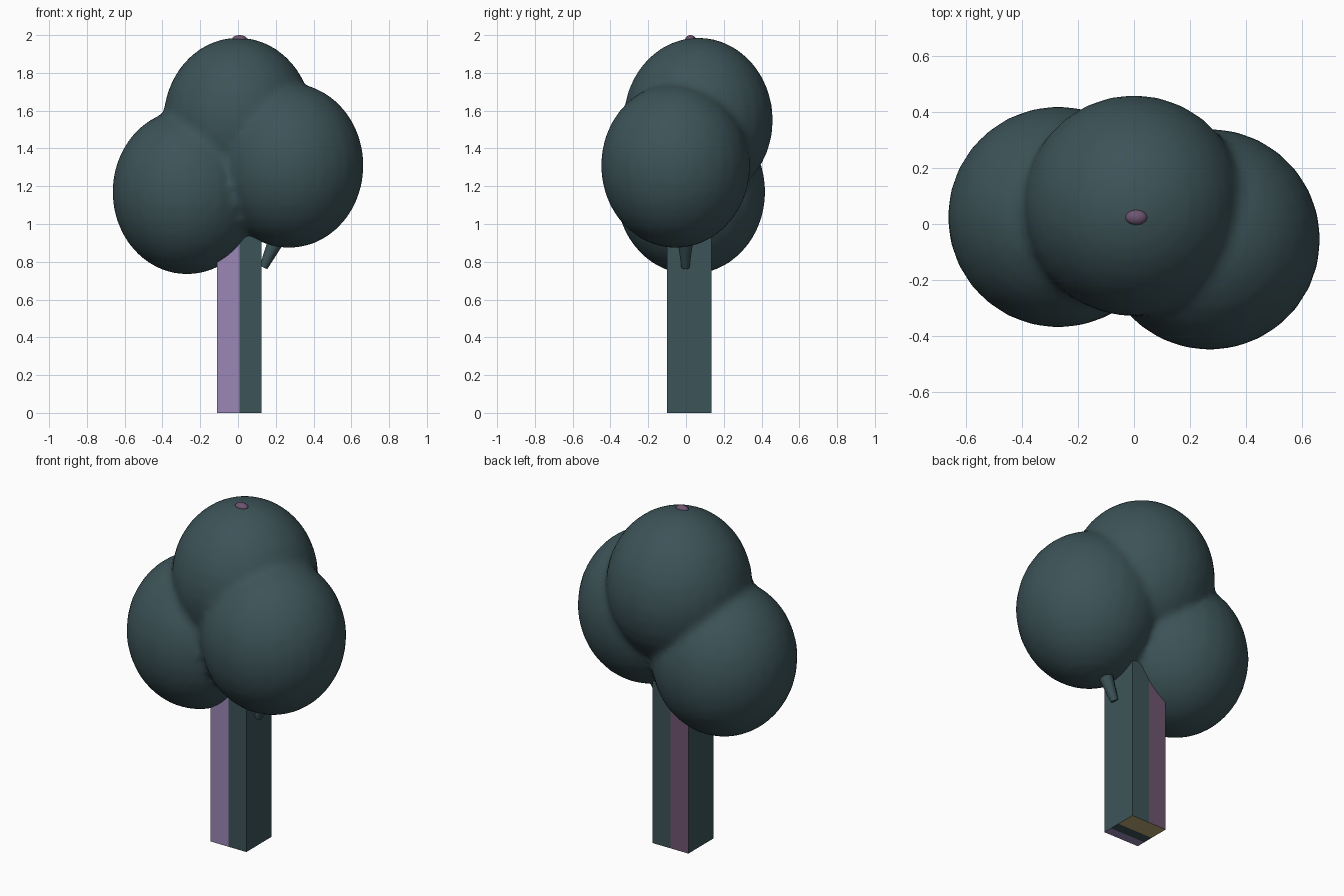
import bpy, bmesh, math
from mathutils import Vector, Matrix

if "Cube" in bpy.data.objects:
    bpy.data.objects.remove(bpy.data.objects["Cube"])


def material(name, rgb):
    m = bpy.data.materials.new(name)
    m.diffuse_color = (*rgb, 1)
    m.use_nodes = True
    m.node_tree.nodes["Principled BSDF"].inputs["Base Color"].default_value = m.diffuse_color
    return m


teal = material("dark teal", (0.046, 0.088, 0.098))
lavender = material("lavender", (0.33, 0.245, 0.47))
mauve = material("dark mauve", (0.155, 0.09, 0.16))
tan = material("tan", (0.50, 0.39, 0.18))


def make_object(name, bm, mats):
    mesh = bpy.data.meshes.new(name)
    bm.to_mesh(mesh)
    bm.free()
    for m in mats:
        mesh.materials.append(m)
    obj = bpy.data.objects.new(name, mesh)
    bpy.context.collection.objects.link(obj)
    return obj


def ellipsoid(bm, centre, radii, segments=28, rings=18):
    mat = Matrix.Translation(centre) @ Matrix.Diagonal((*radii, 1))
    bmesh.ops.create_uvsphere(bm, u_segments=segments, v_segments=rings,
                              radius=1, matrix=mat)


# Foliage: three tall round clumps fused into one soft crown
bm = bmesh.new()
for centre in [(0.0, 0.065, 1.55), (-0.27, 0.025, 1.17), (0.27, -0.055, 1.31)]:
    ellipsoid(bm, centre, (0.396, 0.396, 0.437))
crown = make_object("foliage", bm, [teal])
remesh = crown.modifiers.new("fuse", 'REMESH')
remesh.mode = 'VOXEL'
remesh.voxel_size = 0.025
remesh.use_smooth_shade = True
soften = crown.modifiers.new("soften", 'SMOOTH')
soften.factor = 0.5
soften.iterations = 3

# Trunk: square post, split lengthwise into a purple half and a teal half
bm = bmesh.new()
bmesh.ops.create_cube(bm, size=1, matrix=Matrix.Translation((0.0075, 0.0175, 0.525))
                      @ Matrix.Diagonal((0.235, 0.235, 1.05, 1)))
for point, normal in [((0.008, 0, 0), (1, 0, 0)), ((0, 0.0175, 0), (0, 1, 0)),
                      ((0, -0.045, 0), (0, 1, 0))]:
    bmesh.ops.bisect_plane(bm, geom=bm.verts[:] + bm.edges[:] + bm.faces[:],
                           plane_co=point, plane_no=normal)
bm.normal_update()
for f in bm.faces:
    c, n = f.calc_center_median(), f.normal
    if n.z < -0.5:                        # underside bands
        f.material_index = 3 if c.y > 0.0175 else (0 if c.y > -0.045 else 1)
    elif n.y < -0.5 and c.x < 0.008:      # front left half
        f.material_index = 1
    elif n.y > 0.5 and c.x < 0.008:       # back left half
        f.material_index = 2
make_object("trunk", bm, [teal, lavender, mauve, tan])

# Small twig slanting from the trunk up into the foliage
bm = bmesh.new()
low, high = Vector((0.135, -0.003, 0.77)), Vector((0.21, -0.003, 0.93))
axis = high - low
turn = axis.to_track_quat('Z', 'Y').to_matrix().to_4x4()
bmesh.ops.create_cone(bm, cap_ends=True, segments=10, radius1=0.022, radius2=0.045,
                      depth=axis.length,
                      matrix=Matrix.Translation((low + high) / 2) @ turn)
for f in bm.faces:
    f.smooth = len(f.verts) == 4
make_object("twig", bm, [teal])

# Crown tip: little bud on top
bm = bmesh.new()
ellipsoid(bm, (0.008, 0.024, 1.978), (0.04, 0.028, 0.022), 12, 8)
for f in bm.faces:
    f.smooth = True
make_object("top_bud", bm, [mauve])
